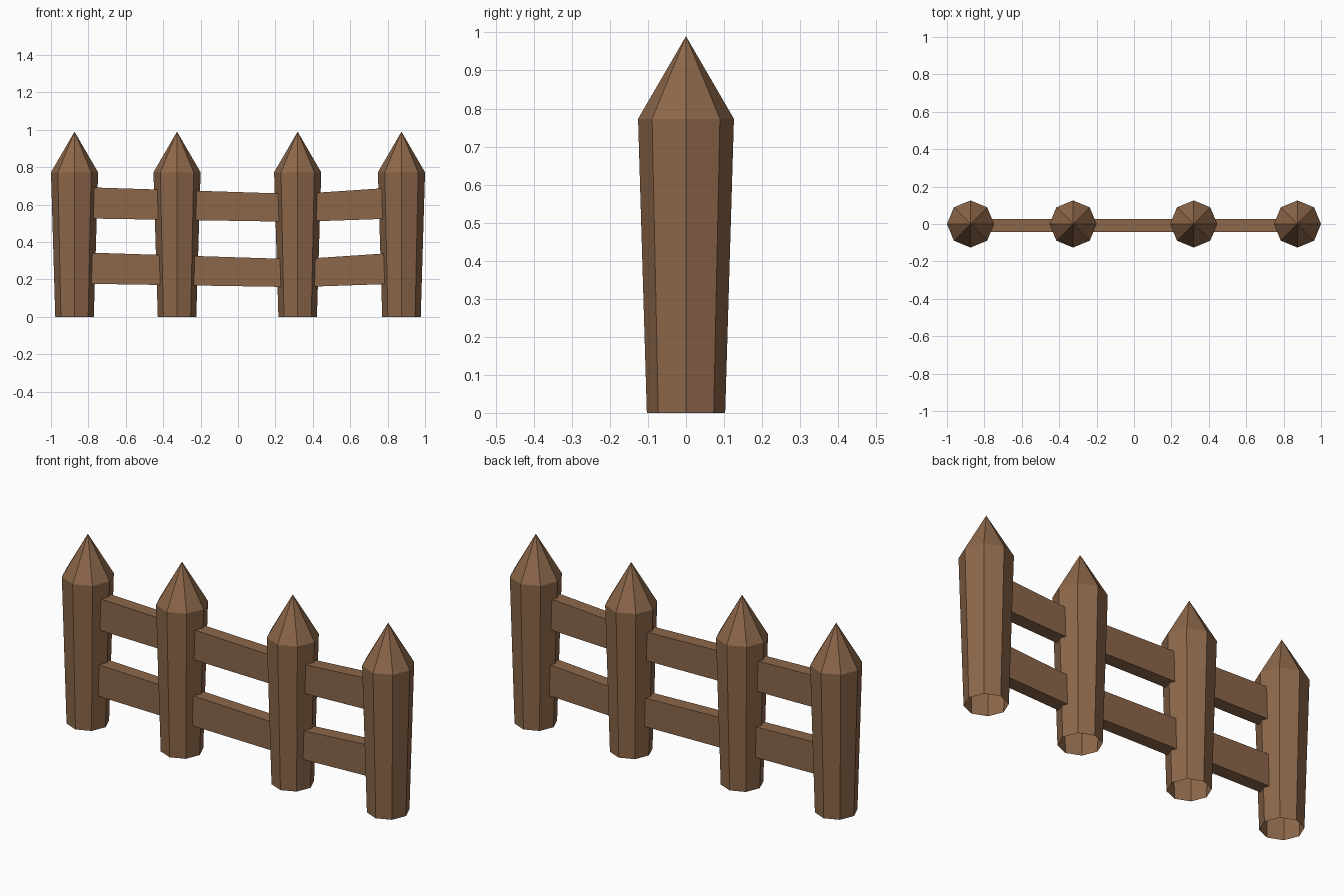
import bpy, bmesh, math

if "Cube" in bpy.data.objects:
    bpy.data.objects.remove(bpy.data.objects["Cube"])

wood = bpy.data.materials.new("brown wood")
wood.diffuse_color = (0.265, 0.136, 0.068, 1)
wood.use_nodes = True
wood.node_tree.nodes["Principled BSDF"].inputs["Base Color"].default_value = wood.diffuse_color


def make_object(name, bm):
    bmesh.ops.recalc_face_normals(bm, faces=bm.faces)
    mesh = bpy.data.meshes.new(name)
    bm.to_mesh(mesh)
    bm.free()
    mesh.materials.append(wood)
    obj = bpy.data.objects.new(name, mesh)
    bpy.context.collection.objects.link(obj)
    return obj


def ring(bm, r, z, x):
    return [bm.verts.new((x + r * math.cos(i * math.pi / 4),
                          r * math.sin(i * math.pi / 4), z)) for i in range(8)]


def post(name, x):
    # Octagonal stake, widening upward, pointed top, open underneath
    bm = bmesh.new()
    low, high = ring(bm, 0.103, 0, x), ring(bm, 0.126, 0.773, x)
    tip = bm.verts.new((x, 0, 0.99))
    for i in range(8):
        j = (i + 1) % 8
        bm.faces.new((low[i], low[j], high[j], high[i]))
        bm.faces.new((high[i], high[j], tip))
    make_object(name, bm)


def rail(name, drop):
    # Board sagging toward the third post: (x, bottom z, top z)
    sections = [(-0.874, 0.527, 0.695), (0.319, 0.508, 0.657),
                (0.874, 0.527, 0.694)]
    bm = bmesh.new()
    loops = [[bm.verts.new(p) for p in
              ((x, -0.043, b - drop), (x, 0.027, b - drop),
               (x, 0.027, t - drop), (x, -0.043, t - drop))]
             for x, b, t in sections]
    for a, c in zip(loops, loops[1:]):
        for i in range(4):
            j = (i + 1) % 4
            bm.faces.new((a[i], a[j], c[j], c[i]))
    bm.faces.new(loops[0])
    bm.faces.new(loops[-1])
    make_object(name, bm)


# Four posts and two rails
for n, x in enumerate((-0.874, -0.326, 0.319, 0.874), 1):
    post(f"post_{n}", x)
rail("upper_rail", 0)
rail("lower_rail", 0.349)
